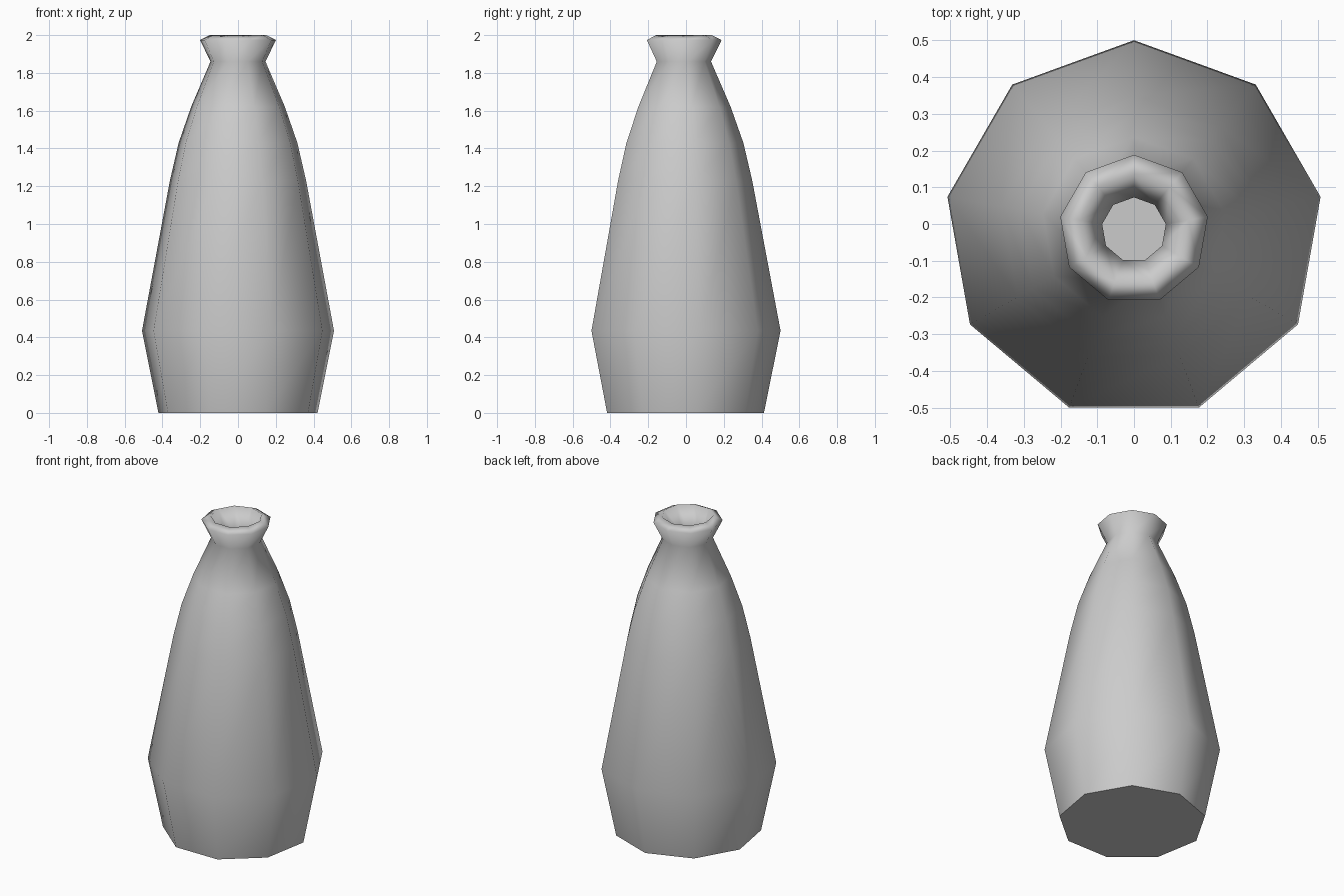
import bpy, bmesh
from math import sin, cos, radians

if "Cube" in bpy.data.objects:
    bpy.data.objects.remove(bpy.data.objects["Cube"])

SIDES = 9
CENTRE_Y = -0.0155
# outer profile: (corner radius, height)
PROFILE = [(0.428, 0.0), (0.516, 0.435), (0.366, 1.23), (0.319, 1.43),
           (0.252, 1.62), (0.148, 1.86), (0.204, 1.974)]

bm = bmesh.new()


def ring(radius, z):
    angles = [radians(90 + 360 / SIDES * i) for i in range(SIDES)]
    return [bm.verts.new((radius * cos(a), CENTRE_Y + radius * sin(a), z)) for a in angles]


# outer wall and closed floor
rings = [ring(r, z) for r, z in PROFILE]
for low, high in zip(rings, rings[1:]):
    for i in range(SIDES):
        j = (i + 1) % SIDES
        bm.faces.new((low[i], low[j], high[j], high[i]))
bm.faces.new(rings[0][::-1])
bm.normal_update()

mesh = bpy.data.meshes.new("vase")
bm.to_mesh(mesh)
bm.free()
vase = bpy.data.objects.new("vase", mesh)
bpy.context.collection.objects.link(vase)

# smooth sides, sharp edge around the floor
bpy.context.view_layer.objects.active = vase
vase.select_set(True)
bpy.ops.object.shade_smooth_by_angle(angle=radians(60))

# hollow inside with a wall thickness; forms the tilted lip
shell = vase.modifiers.new("wall", 'SOLIDIFY')
shell.thickness = 0.06
shell.offset = -1
shell.use_even_offset = False
